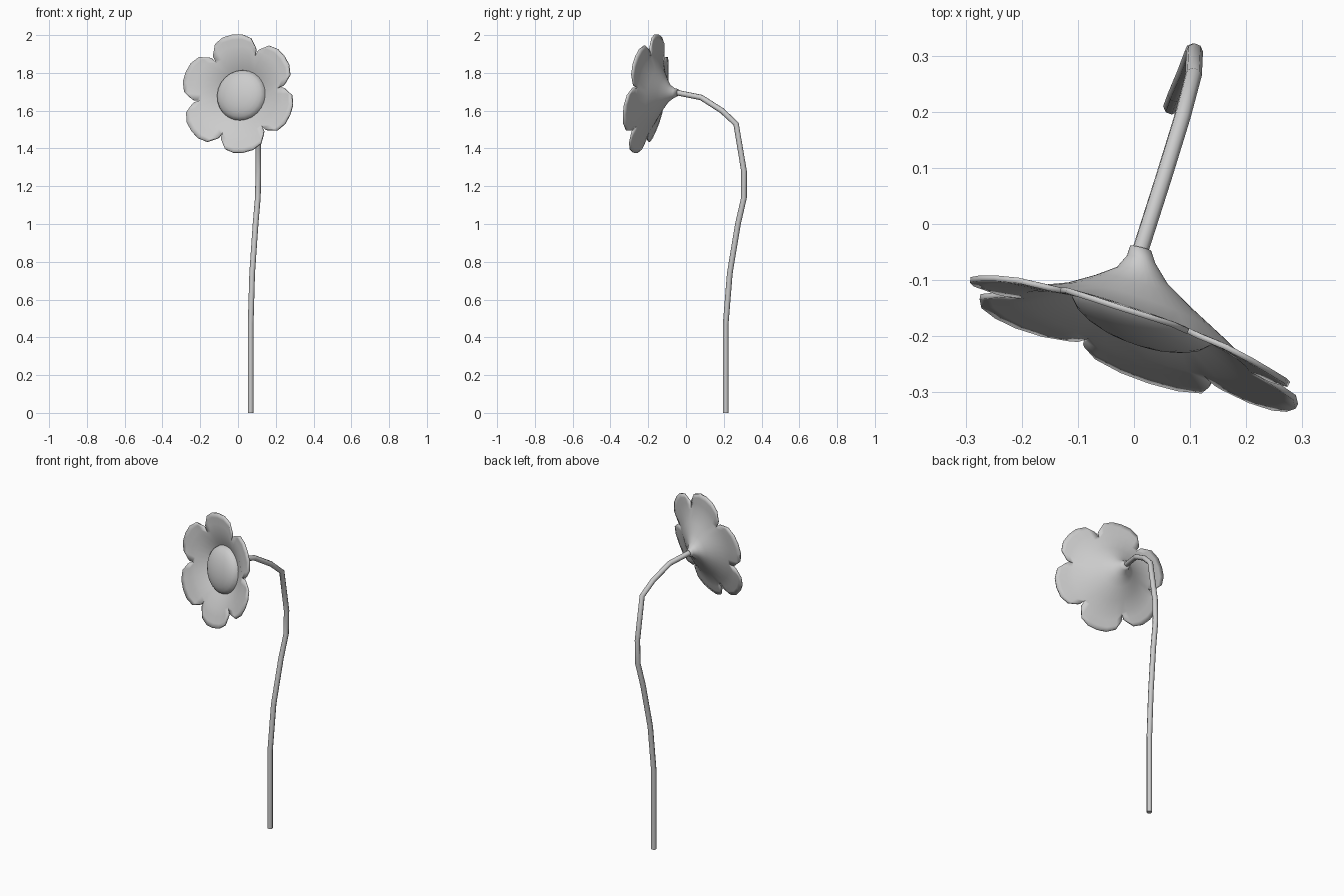
import bpy, bmesh, math
from mathutils import Vector

if "Cube" in bpy.data.objects:
    bpy.data.objects.remove(bpy.data.objects["Cube"], do_unlink=True)

# Single flat colour
grey = bpy.data.materials.new("light_grey")
grey.use_nodes = True
COLOUR = (0.6, 0.6, 0.6, 1)
grey.diffuse_color = COLOUR
grey.node_tree.nodes["Principled BSDF"].inputs["Base Color"].default_value = COLOUR

# Flower frame: facing direction and the two axes of the bloom plane
CENTRE = Vector((0, -0.21, 1.69))
FACING = Vector((-0.35, -1, 0.18)).normalized()
ACROSS = Vector((0, 0, 1)).cross(FACING).normalized() * -1
ACROSS = ACROSS if ACROSS.x > 0 else -ACROSS
UP = (FACING.cross(ACROSS)).normalized()
UP = UP if UP.z > 0 else -UP
STEM_END = Vector((0.012, -0.045, 1.695))


def bloom(radius, angle, depth, centre=CENTRE):
    return centre + (ACROSS * math.cos(angle) + UP * math.sin(angle)) * radius + FACING * depth


def finish(obj, angle):
    obj.data.materials.clear()
    obj.data.materials.append(grey)
    bpy.ops.object.select_all(action="DESELECT")
    obj.select_set(True)
    bpy.context.view_layer.objects.active = obj
    bpy.ops.object.shade_smooth_by_angle(angle=math.radians(angle))


def mesh_object(name, bm):
    bmesh.ops.remove_doubles(bm, verts=bm.verts, dist=0.0005)
    bmesh.ops.recalc_face_normals(bm, faces=bm.faces)
    mesh = bpy.data.meshes.new(name)
    bm.to_mesh(mesh)
    bm.free()
    obj = bpy.data.objects.new(name, mesh)
    bpy.context.collection.objects.link(obj)
    return obj


def skin(bm, rows):
    for a, b in zip(rows, rows[1:]):
        for i in range(len(a) - 1):
            bm.faces.new((a[i], a[i + 1], b[i + 1], b[i]))


# Stem: a bent tube through a few points
path = [(0.067, 0.21, 0), (0.067, 0.21, 0.47), (0.075, 0.232, 0.74), (0.093, 0.275, 1.0),
        (0.105, 0.307, 1.14), (0.108, 0.307, 1.28), (0.106, 0.265, 1.53),
        (0.086, 0.19, 1.60), (0.052, 0.08, 1.67), STEM_END]
curve = bpy.data.curves.new("stem", "CURVE")
curve.dimensions = "3D"
curve.bevel_depth = 0.015
curve.bevel_resolution = 2
curve.use_fill_caps = True
line = curve.splines.new("POLY")
line.points.add(len(path) - 1)
for point, co in zip(line.points, path):
    point.co = (*co, 1)
stem = bpy.data.objects.new("stem", curve)
bpy.context.collection.objects.link(stem)
bpy.context.view_layer.objects.active = stem
stem.select_set(True)
bpy.ops.object.convert(target="MESH")
finish(bpy.context.object, 50)

# Petals: six lobes sharing one trumpet-shaped throat
THROAT = [(0.015, -0.165), (0.022, -0.145), (0.045, -0.115), (0.09, -0.085),
          (0.15, -0.05), (0.215, -0.018)]
LOBE = [(-1, 0.262), (-0.72, 0.303), (-0.36, 0.318), (0, 0.32),
        (0.36, 0.318), (0.72, 0.303), (1, 0.262)]
HALF = math.radians(30)
bm = bmesh.new()
for k in range(6):
    mid = math.radians(39 + 60 * k)
    rows = []
    for radius, depth in THROAT:
        # the narrow end leans over to meet the stem
        lean = min(1, max(0, -(depth + 0.05) / 0.115))
        base = CENTRE + FACING * -0.165
        shift = (STEM_END - base) * lean
        rows.append([bm.verts.new(bloom(radius, mid + t * HALF, depth) + shift) for t, _ in LOBE])
    for f, gap in ((0.4, 0.6), (0.75, 1.2), (1, 3)):
        row = []
        for t, rim in LOBE:
            radius = 0.215 + (rim - 0.215) * f
            depth = -0.018 + 0.022 * f - 0.012 * f * t * t
            row.append(bm.verts.new(bloom(radius, mid + t * (HALF - math.radians(gap)), depth)))
        rows.append(row)
    skin(bm, rows)
petals = mesh_object("petals", bm)
shell = petals.modifiers.new("thickness", "SOLIDIFY")
shell.thickness = 0.01
shell.offset = 0
finish(petals, 45)

# Flower centre: a low dome in the throat
bm = bmesh.new()
rows = []
for i in range(7):
    a = math.pi / 2 * i / 6
    rows.append([bm.verts.new(bloom(0.136 * math.cos(a), math.tau * j / 24, -0.055 + 0.055 * math.sin(a)))
                 for j in range(25)])
skin(bm, rows[:-1])
tip = bm.verts.new(bloom(0, 0, 0))
for j in range(24):
    bm.faces.new((rows[-2][j], rows[-2][j + 1], tip))
finish(mesh_object("flower_centre", bm), 60)
